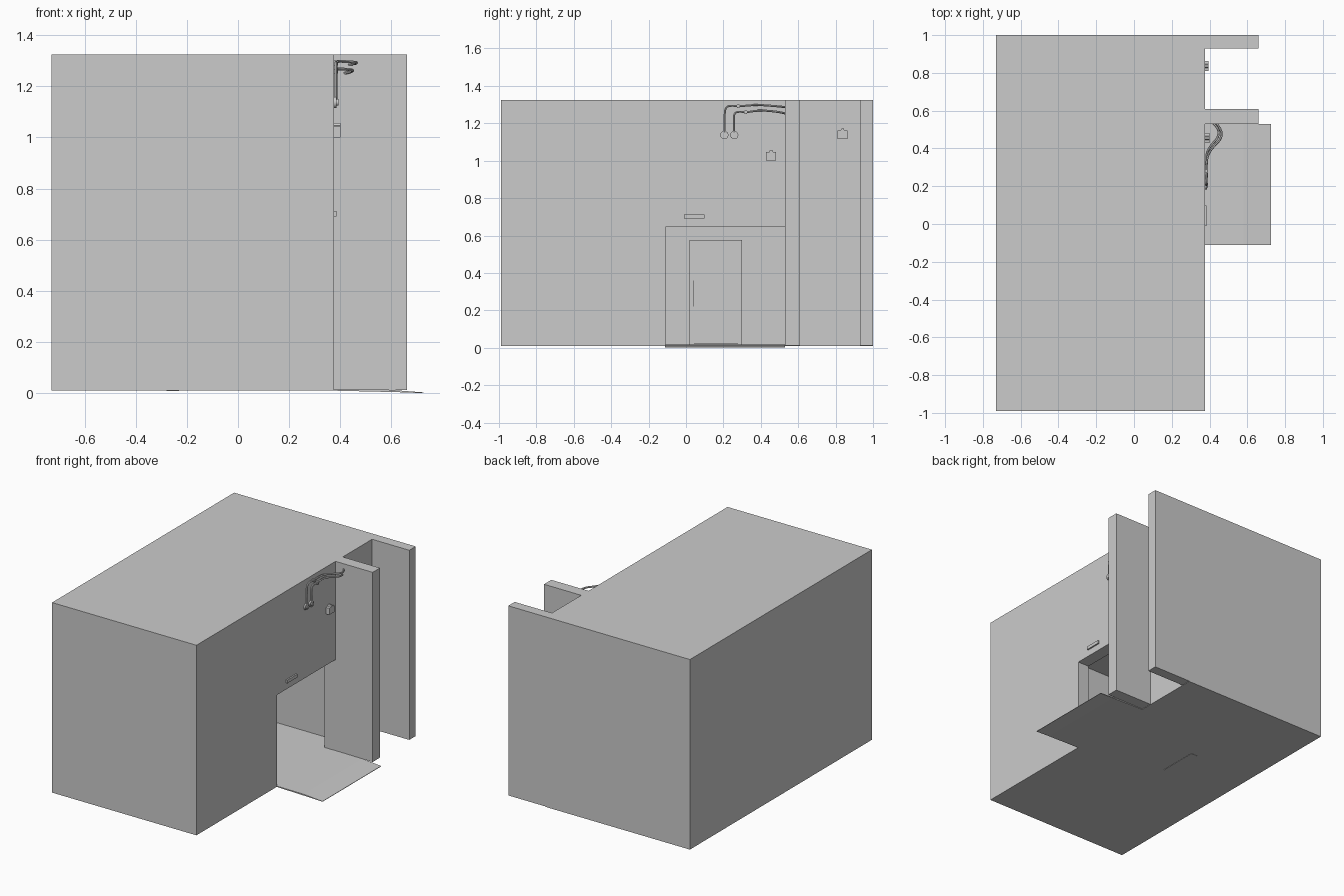
import bpy, bmesh, math
from mathutils import Vector

if "Cube" in bpy.data.objects:
    bpy.data.objects.remove(bpy.data.objects["Cube"])

WALL_X = 0.375


def mesh_object(name, bm):
    bmesh.ops.recalc_face_normals(bm, faces=bm.faces)
    me = bpy.data.meshes.new(name)
    bm.to_mesh(me)
    bm.free()
    ob = bpy.data.objects.new(name, me)
    bpy.context.collection.objects.link(ob)
    return ob


def prism(name, points, offset):
    """Extrude a closed outline of 3D points along an offset."""
    bm = bmesh.new()
    face = bm.faces.new([bm.verts.new(p) for p in points])
    new = bmesh.ops.extrude_face_region(bm, geom=[face])["geom"]
    moved = [g for g in new if isinstance(g, bmesh.types.BMVert)]
    bmesh.ops.translate(bm, verts=moved, vec=Vector(offset))
    return mesh_object(name, bm)


def box(name, x, y, z):
    outline = [(x[0], y[0], z[0]), (x[1], y[0], z[0]), (x[1], y[1], z[0]), (x[0], y[1], z[0])]
    return prism(name, outline, (0, 0, z[1] - z[0]))


def cut(ob, cutter):
    mod = ob.modifiers.new("cut", 'BOOLEAN')
    mod.object, mod.operation, mod.solver = cutter, 'DIFFERENCE', 'EXACT'
    bpy.context.view_layer.objects.active = ob
    bpy.ops.object.modifier_apply(modifier=mod.name)
    bpy.data.objects.remove(cutter, do_unlink=True)


def disc(name, y, z, r, x0, x1):
    bpy.ops.mesh.primitive_cylinder_add(vertices=16, radius=r, depth=x1 - x0,
        location=((x0 + x1) / 2, y, z), rotation=(0, math.pi / 2, 0))
    bpy.context.object.name = name
    bpy.ops.object.shade_smooth_by_angle()


def pipe(name, pts, r):
    cu = bpy.data.curves.new(name, 'CURVE')
    cu.dimensions = '3D'
    cu.bevel_depth, cu.bevel_resolution, cu.use_fill_caps = r, 1, True
    cu.resolution_u = 5
    sp = cu.splines.new('NURBS')
    sp.points.add(len(pts) - 1)
    for p, co in zip(sp.points, pts):
        p.co = (*co, 1)
    sp.order_u, sp.use_endpoint_u = 3, True
    ob = bpy.data.objects.new(name, cu)
    bpy.context.collection.objects.link(ob)
    bpy.ops.object.select_all(action='DESELECT')
    ob.select_set(True)
    bpy.context.view_layer.objects.active = ob
    bpy.ops.object.convert(target='MESH')
    bpy.ops.object.shade_smooth_by_angle()


# Building block with an inner garage room and a doorway through the front wall
building = box("building", (-0.73, WALL_X), (-0.99, 1.0), (0.01, 1.325))
cut(building, box("room_cutter", (-0.25, 0.29), (-0.24, 0.66), (0.015, 0.73)))
cut(building, box("opening_cutter", (0.2, 0.5), (-0.11, 0.53), (0.015, 0.645)))

# Two projecting side walls with an open recess between them
for name, y in (("inner_fin_wall", (0.53, 0.61)), ("outer_fin_wall", (0.93, 1.0))):
    box(name, (WALL_X, 0.66), y, (0.013, 1.325))

# Sloping entry ramp
prism("ramp", [(x, -0.112, z) for x, z in
      ((0.36, 0.016), (0.58, 0.014), (0.725, 0.003), (0.725, 0.0), (0.62, 0.004), (0.36, 0.01))],
      (0, 0.642, 0))

# Inner door: frame posts, head, threshold, stepped lip and leaf
Y0, Y1, TOP = 0.02, 0.30, 0.575
for i, (inset, w, x1) in enumerate(((0, 0.012, -0.230), (0.012, 0.010, -0.236))):
    a, b, t = Y0 + inset, Y1 - inset, TOP - inset
    box(f"door_frame_left_{i}", (-0.28, x1), (a, a + w), (0.01, t))
    box(f"door_frame_right_{i}", (-0.28, x1), (b - w, b), (0.01, t))
    box(f"door_frame_head_{i}", (-0.28, x1), (a + w, b - w), (t - w, t))
box("door_threshold", (-0.28, -0.23), (Y0, Y1), (0.008, 0.026))
box("door_leaf", (-0.275, -0.243), (Y0 + 0.02, Y1 - 0.02), (0.02, TOP - 0.02))
box("door_handle", (-0.245, -0.228), (0.036, 0.044), (0.22, 0.36))

# Lamp strip above the opening
box("lamp_strip", (WALL_X - 0.005, 0.385), (-0.01, 0.098), (0.69, 0.712))

# Wall-mounted boxes with shouldered tops
for name, y, z, depth in (("control_box", 0.455, 1.0, 0.028), ("recess_box", 0.837, 1.115, 0.022)):
    w = 0.027
    outline = [(-w, 0), (w, 0), (w, 0.045), (0.01, 0.047), (0.006, 0.057), (-0.006, 0.057),
               (-0.01, 0.047), (-w, 0.045)]
    prism(name, [(WALL_X - 0.003, y + dy, z + dz) for dy, dz in outline], (depth, 0, 0))

# Two bent pipes with round wall fittings and clamps
runs = {
    "upper_pipe": (0.205, 1.14, [(0.383, 0.205, 1.24), (0.383, 0.212, 1.29), (0.383, 0.25, 1.295),
                   (0.383, 0.28, 1.29), (0.386, 0.36, 1.298), (0.42, 0.41, 1.297),
                   (0.462, 0.45, 1.294), (0.465, 0.50, 1.29), (0.43, 0.54, 1.285)]),
    "lower_pipe": (0.258, 1.14, [(0.383, 0.255, 1.21), (0.383, 0.258, 1.258), (0.383, 0.29, 1.263),
                   (0.383, 0.32, 1.258), (0.384, 0.38, 1.268), (0.41, 0.42, 1.268),
                   (0.448, 0.46, 1.265), (0.448, 0.51, 1.258), (0.41, 0.54, 1.25)]),
}
for name, (y, z, pts) in runs.items():
    pipe(name, [(0.383, y, z)] + pts, 0.006)
    disc(name + "_fitting", y, z - 0.003, 0.022, WALL_X - 0.003, 0.386)
    disc(name + "_cap", y, z - 0.003, 0.013, 0.38, 0.393)
    cy, cz = pts[3][1:]
    box(name + "_clamp", (WALL_X - 0.002, 0.392), (cy - 0.006, cy + 0.006), (cz - 0.008, cz + 0.01))
